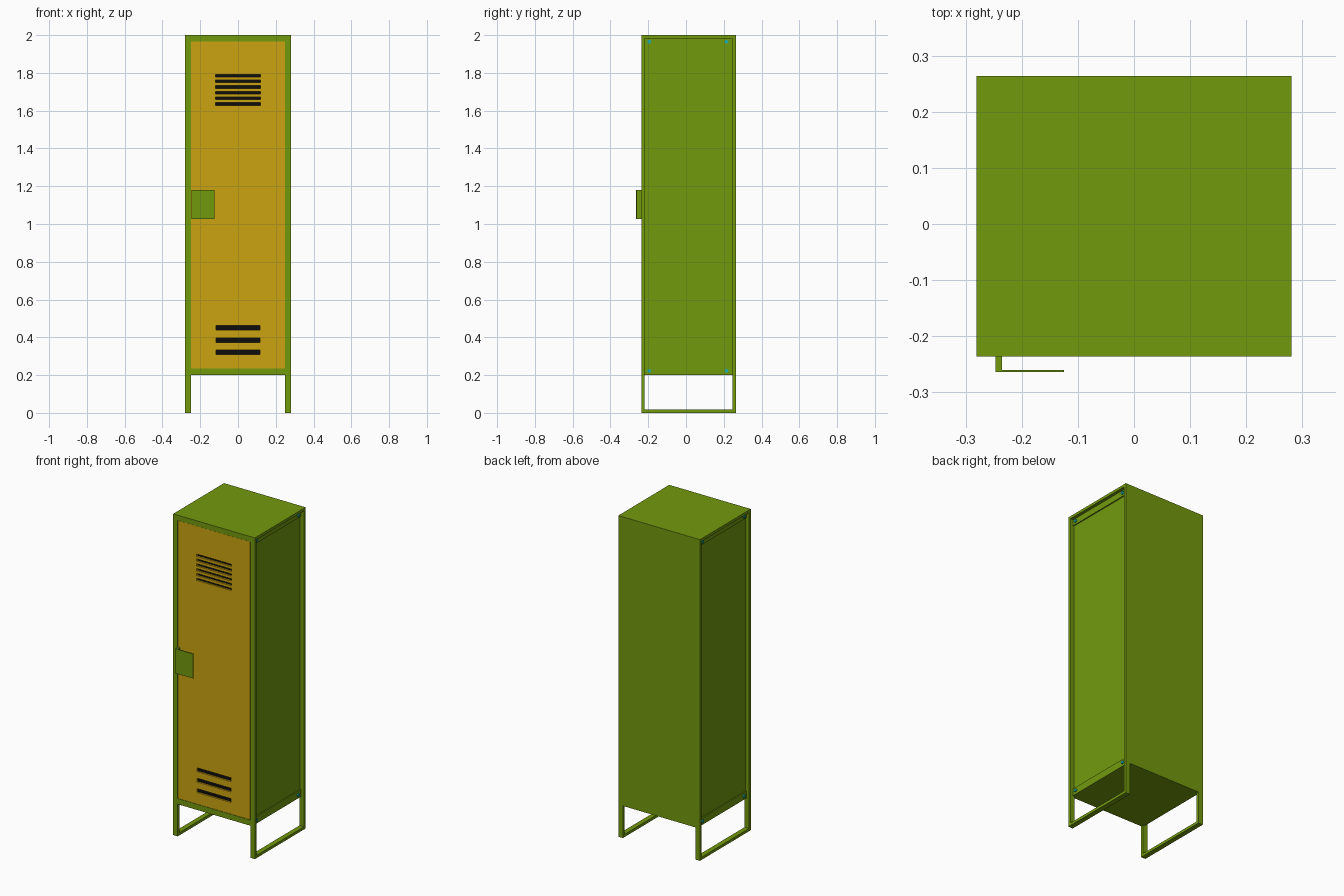
import bpy, bmesh, math
from mathutils import Matrix, Vector

if "Cube" in bpy.data.objects:
    bpy.data.objects.remove(bpy.data.objects["Cube"])


def material(name, rgb):
    m = bpy.data.materials.new(name)
    m.diffuse_color = (*rgb, 1)
    m.use_nodes = True
    m.node_tree.nodes["Principled BSDF"].inputs["Base Color"].default_value = m.diffuse_color
    return m


GREEN = material("green_paint", (0.17, 0.32, 0.004))
ORANGE = material("orange_paint", (0.60, 0.37, 0.005))
BLACK = material("vent_black", (0.004, 0.004, 0.004))
CYAN = material("bolt_cyan", (0.01, 0.45, 0.45))


def make(name, bm, mat):
    bmesh.ops.recalc_face_normals(bm, faces=bm.faces)
    me = bpy.data.meshes.new(name)
    bm.to_mesh(me)
    bm.free()
    me.materials.append(mat)
    ob = bpy.data.objects.new(name, me)
    bpy.context.collection.objects.link(ob)
    return ob


def add_box(bm, x0, x1, y0, y1, z0, z1):
    size = Matrix.Diagonal((x1 - x0, y1 - y0, z1 - z0, 1))
    mid = Vector((x0 + x1, y0 + y1, z0 + z1)) / 2
    bmesh.ops.create_cube(bm, size=1, matrix=Matrix.Translation(mid) @ size)


def boxes(name, mat, *specs):
    bm = bmesh.new()
    for s in specs:
        add_box(bm, *s)
    return make(name, bm, mat)


def extrude_profile(name, mat, pts, vec):
    bm = bmesh.new()
    f = bm.faces.new([bm.verts.new(p) for p in pts])
    r = bmesh.ops.extrude_face_region(bm, geom=[f], use_keep_orig=True)
    bmesh.ops.translate(bm, vec=vec,
                        verts=[g for g in r["geom"] if isinstance(g, bmesh.types.BMVert)])
    return make(name, bm, mat)


W, XI = 0.281, 0.25            # outer half width, inside of the side frames
F, B = -0.236, 0.264           # front and back planes
T = 0.017                      # tube thickness
FLOOR, TOP = 0.2, 2.0


def side_frame(name, s):
    # Rectangular loop from the ground to the top; its lower end forms the legs
    bm = bmesh.new()
    rings = []
    for x in (s * XI, s * W):
        for d in (0, T):
            rings.append([bm.verts.new((x, y, z)) for y, z in (
                (F + d, d), (B - d, d), (B - d, TOP - d), (F + d, TOP - d))])
    io, ii, oo, oi = rings
    for a, b in ((io, ii), (oo, oi), (io, oo), (ii, oi)):
        for k in range(4):
            n = (k + 1) % 4
            bm.faces.new((a[k], a[n], b[n], b[k]))
    return make(name, bm, GREEN)


for side, s in (("left", -1), ("right", 1)):
    side_frame(side + "_frame", s)

    def sx(a, b):
        return tuple(sorted((s * a, s * b)))

    # Recessed side panel and the two fixing strips
    boxes(side + "_panel", GREEN, (*sx(0.245, 0.255), F + T, B - T, FLOOR, TOP - T))
    boxes(side + "_fixing_strips", GREEN,
          *[(*sx(0.255, 0.262), F + T, B - T, a, b)
            for a, b in ((FLOOR, 0.245), (1.945, TOP - T))])
    # Bolts in the strip ends
    bm = bmesh.new()
    for y in (-0.195, 0.215):
        for z in (0.223, 1.965):
            bmesh.ops.create_cone(
                bm, cap_ends=True, segments=12, radius1=0.01, radius2=0.01, depth=0.008,
                matrix=Matrix.Translation((s * 0.265, y, z)) @ Matrix.Rotation(math.pi / 2, 4, 'Y'))
    make(side + "_bolts", bm, CYAN)

# Shell plates between the side frames
boxes("top_panel", GREEN, (-XI, XI, F, B, TOP - T, TOP))
boxes("bottom_panel", GREEN, (-XI, XI, F, B, FLOOR, FLOOR + T))
boxes("back_panel", GREEN, (-XI, XI, B - 0.012, B, FLOOR + T, TOP - T))
boxes("front_rails", GREEN,
      (-XI, XI, F, F + 0.02, 1.967, TOP - T),
      (-XI, XI, F, F + 0.02, FLOOR + T, 0.235))

# Door with ventilation slots cut through it
slots = [(0.12, 1.785 - 0.03 * i, 0.007) for i in range(6)]
slots += [(0.117, 0.45 - 0.065 * i, 0.012) for i in range(3)]
door = boxes("door", ORANGE, (-0.248, 0.248, F + 0.001, F + 0.018, 0.236, 1.966))
cutter = boxes("slot_cutter", BLACK,
               *[(-w, w, F - 0.02, F + 0.04, z - h, z + h) for w, z, h in slots])
cutter.hide_render = True
mod = door.modifiers.new("slots", 'BOOLEAN')
mod.operation = 'DIFFERENCE'
mod.solver = 'EXACT'
mod.object = cutter
bpy.context.view_layer.objects.active = door
bpy.ops.object.modifier_apply(modifier=mod.name)
bpy.data.objects.remove(cutter)

# Dark backing behind each slot
boxes("vent_backing", BLACK,
      *[(-w, w, F + 0.012, F + 0.017, z - h, z + h) for w, z, h in slots])

# L-shaped pull handle
extrude_profile("door_handle", GREEN,
                [(x, y, 1.027) for x, y in (
                    (-0.247, F + 0.002), (-0.247, -0.264), (-0.125, -0.264),
                    (-0.125, -0.260), (-0.235, -0.260), (-0.235, F + 0.002))],
                (0, 0, 0.153))
